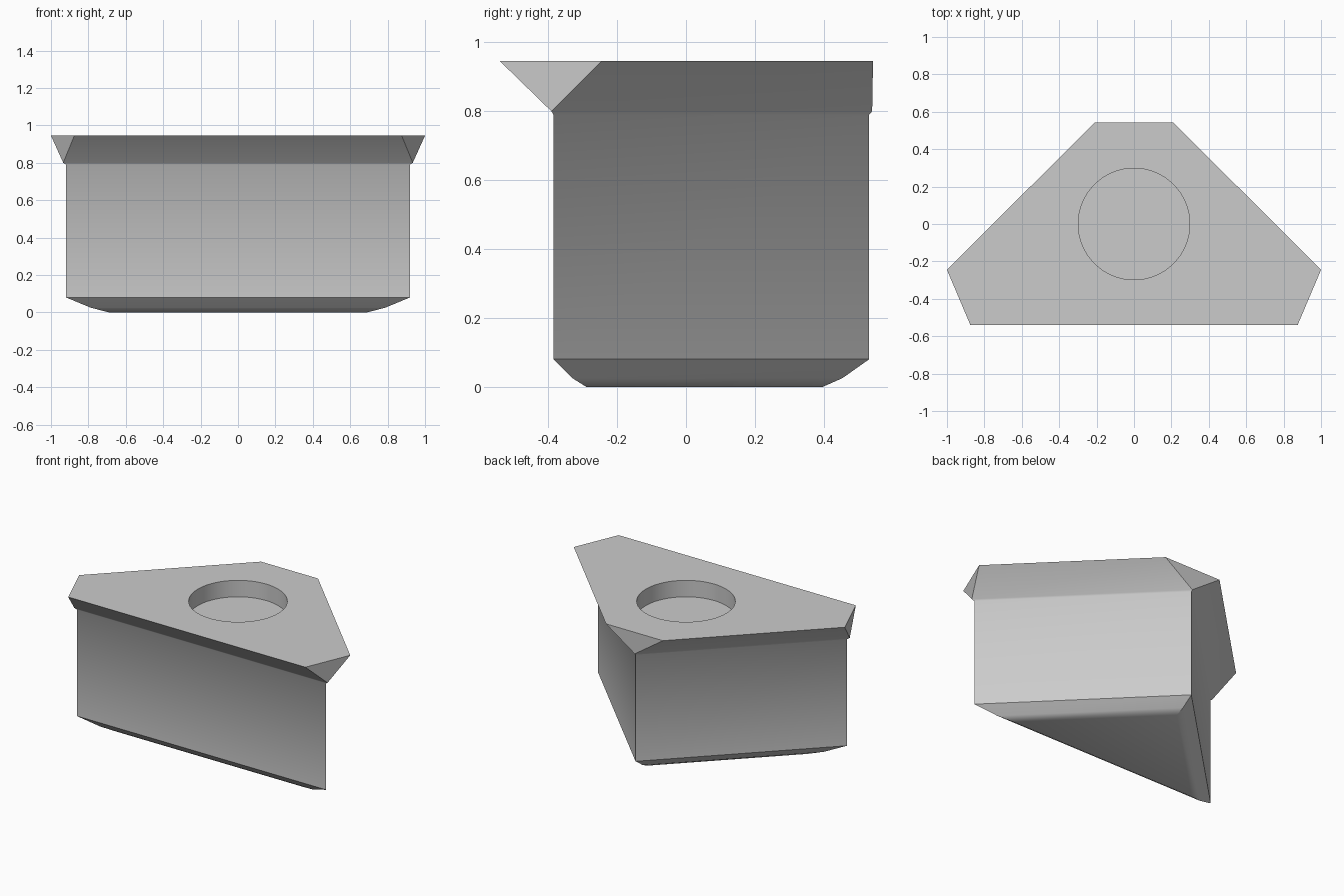
import bpy
import bmesh
from math import radians, sqrt

cube = bpy.data.objects.get("Cube")
if cube:
    bpy.data.objects.remove(cube, do_unlink=True)

# Single flat grey
grey = bpy.data.materials.new("plain grey")
grey.use_nodes = True
colour = (0.6, 0.6, 0.6, 1)
grey.diffuse_color = colour
grey.node_tree.nodes["Principled BSDF"].inputs["Base Color"].default_value = colour


def add_object(name, bm):
    mesh = bpy.data.meshes.new(name)
    bmesh.ops.recalc_face_normals(bm, faces=bm.faces[:])
    bm.to_mesh(mesh)
    bm.free()
    mesh.materials.append(grey)
    obj = bpy.data.objects.new(name, mesh)
    bpy.context.collection.objects.link(obj)
    return obj


def triangle(inset):
    """Right-angled outline moved inwards; corners doubled to match the cap."""
    x = 0.92 - inset * (1 + sqrt(2))
    y = -0.385 + inset
    left, right, apex = (-x, y), (x, y), (0, 0.532 - inset * sqrt(2))
    return [left, right, right, apex, apex, left]


# Flared cap outline with clipped corners
cap = [(-0.875, -0.54), (0.875, -0.54), (1, -0.245),
       (0.21, 0.543), (-0.21, 0.543), (-1, -0.245)]

# Body: rounded foot, straight walls, small lip, flared cap
sections = [(0, triangle(0.095)), (0.025, triangle(0.055)),
            (0.08, triangle(0)), (0.79, triangle(0)),
            (0.8, triangle(-0.006)), (0.945, cap)]
bm = bmesh.new()
rings = [[bm.verts.new((x, y, z)) for x, y in outline] for z, outline in sections]
for low, high in zip(rings, rings[1:]):
    for i in range(6):
        j = (i + 1) % 6
        bm.faces.new((low[i], low[j], high[j], high[i]))
bm.faces.new(rings[0][::-1])
bm.faces.new(rings[-1])
bmesh.ops.remove_doubles(bm, verts=bm.verts[:], dist=0.0001)
block = add_object("flared_block", bm)

# Round recess in the top
bm = bmesh.new()
bmesh.ops.create_cone(bm, cap_ends=True, segments=64, radius1=0.298,
                      radius2=0.298, depth=0.4)
bmesh.ops.translate(bm, verts=bm.verts[:], vec=(0, 0, 0.835 + 0.2))
cutter = add_object("recess_cutter", bm)
cutter.hide_render = True

cut = block.modifiers.new("round recess", "BOOLEAN")
cut.operation = "DIFFERENCE"
cut.solver = "EXACT"
cut.object = cutter
bpy.ops.object.select_all(action="DESELECT")
block.select_set(True)
bpy.context.view_layer.objects.active = block
bpy.ops.object.modifier_apply(modifier=cut.name)
bpy.data.objects.remove(cutter, do_unlink=True)
bpy.ops.object.shade_smooth_by_angle(angle=radians(35))
